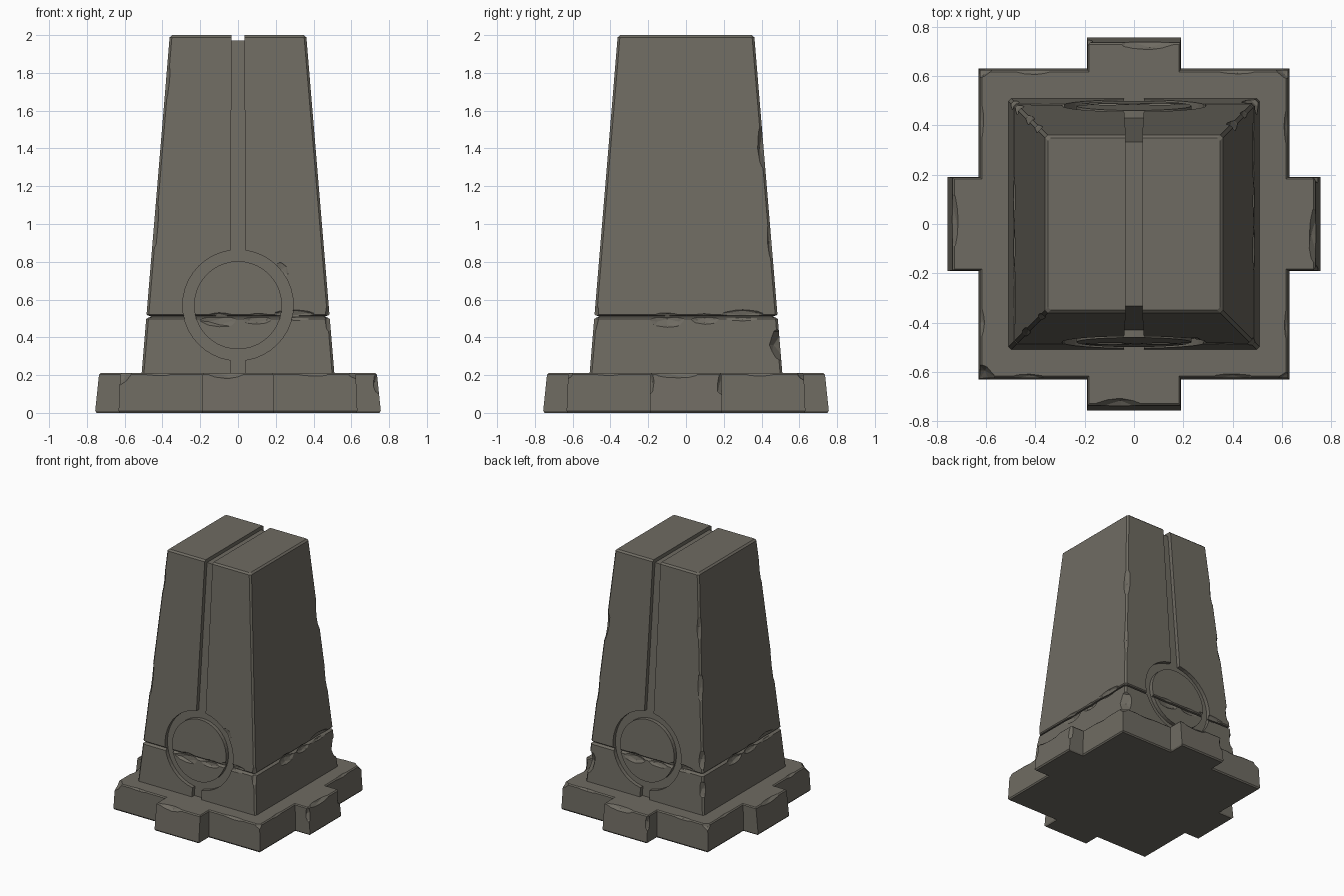
import bpy, bmesh, math, random
from mathutils import Vector, Matrix

if "Cube" in bpy.data.objects:
    bpy.data.objects.remove(bpy.data.objects["Cube"])

random.seed(4)
stone = bpy.data.materials.new("weathered stone")
stone.diffuse_color = (0.158, 0.147, 0.122, 1)
stone.use_nodes = True
stone.node_tree.nodes["Principled BSDF"].inputs["Base Color"].default_value = stone.diffuse_color


def make(name, bm):
    bmesh.ops.recalc_face_normals(bm, faces=bm.faces)
    me = bpy.data.meshes.new(name)
    bm.to_mesh(me)
    bm.free()
    me.materials.append(stone)
    ob = bpy.data.objects.new(name, me)
    bpy.context.collection.objects.link(ob)
    return ob


def loft(layers):
    """Solid skinned through closed rings of points, capped both ends."""
    bm = bmesh.new()
    rings = [[bm.verts.new(p) for p in ring] for ring in layers]
    n = len(rings[0])
    for a, b in zip(rings, rings[1:]):
        for i in range(n):
            j = (i + 1) % n
            bm.faces.new((a[i], a[j], b[j], b[i]))
    bm.faces.new(rings[0][::-1])
    bm.faces.new(rings[-1])
    return bm


def four_way(quarter, z):
    """Repeat a quarter outline around the z axis."""
    pts = []
    for k in range(4):
        r = Matrix.Rotation(k * math.pi / 2, 3, 'Z')
        pts += [r @ Vector((x, y, z)) for x, y in quarter]
    return pts


def cut(ob, cutter, keep=False):
    """Apply a boolean difference and drop the cutter."""
    m = ob.modifiers.new("cut", 'BOOLEAN')
    m.operation, m.solver, m.object = 'DIFFERENCE', 'EXACT', cutter
    m.use_self = True
    bpy.context.view_layer.update()
    dg = bpy.context.evaluated_depsgraph_get()
    me = bpy.data.meshes.new_from_object(ob.evaluated_get(dg))
    ob.modifiers.clear()
    ob.data = me
    if not keep:
        bpy.data.objects.remove(cutter)


def chips(items):
    """Rough elongated pebbles: (edge point, outward, along, depth, length)."""
    bm = bmesh.new()
    for p, out, along, depth, length in items:
        out, along = Vector(out).normalized(), Vector(along).normalized()
        side = along.cross(out)
        r = depth * 4
        frame = Matrix((side * r, out * r, along * length)).transposed()
        vs = bmesh.ops.create_icosphere(bm, subdivisions=2, radius=1)["verts"]
        for v in vs:
            c = v.co * random.uniform(0.93, 1.05)
            v.co = frame @ c + Vector(p) + out * (r - depth)
    return make("chip_cutter", bm)


# Cross-shaped plinth
def cross(z, a, t, o):
    return four_way([(a, -a), (a, -t), (o, -t), (o, t), (a, t)], z)


plinth = make("plinth", loft([
    cross(0, .625, .185, .748), cross(.01, .632, .191, .756),
    cross(.202, .624, .188, .736), cross(.21, .616, .182, .728)]))

# Worn edges on the plinth
worn = []
for k in range(4):
    r = Matrix.Rotation(k * math.pi / 2, 3, 'Z')
    for x, y, d, l in ((.735, random.uniform(-.08, .08), .024, .2),
                       (.622, -.42, .012, .13), (.622, .40, .014, .14)):
        worn.append((r @ Vector((x, y, .21)), r @ Vector((1, 0, 1)), r @ Vector((0, 1, 0)), d, l))
for x, y, d in ((-1, -1, .045), (1, 1, .025), (1, -1, .015), (-1, 1, .02)):
    worn.append(((x * .62, y * .62, .2), (x * .6, y, .9), (y, -x * .6, 0), d, .17))
for y in (-.19, .19):
    worn.append(((.735, y, .17), (1, y * 5, .5), (0, 0, 1), .02, .12))
    worn.append(((y, .735, .17), (y * 5, 1, .5), (0, 0, 1), .02, .12))
cut(plinth, chips(worn))


# Tapered pillar with chamfered corners and a groove around it
def half(z):
    return .51 - (z - .21) * .0832


def square(z, h, c=.012):
    return four_way([(h, -h + c), (h, h - c)], z)


pillar = make("pillar", loft([
    square(.15, half(.15)), square(.497, half(.497)), square(.505, half(.5) - .012),
    square(.507, half(.5) - .022), square(.513, half(.5) - .022), square(.515, half(.51) - .008),
    square(.522, half(.522)), square(1.988, half(1.988)), square(2, .349)]))

# Worn edges on the pillar: corners, groove lips
worn = []


def corner(sx, sy, z, d, l):
    h = half(z) - .006
    worn.append(((sx * h, sy * h, z), (sx, sy, 0), (-sx * .083, -sy * .083, 1), d, l))


for sx, sy, z, d, l in ((1, 1, .36, .055, .15), (1, 1, 1.4, .022, .2), (1, 1, .9, .01, .15),
                        (-1, -1, 1.0, .014, .2), (-1, -1, 1.75, .01, .14), (-1, 1, 1.15, .016, .17),
                        (-1, 1, .62, .02, .12), (-1, 1, 1.6, .012, .15), (1, -1, .5, .014, .12),
                        (-1, 1, .4, .02, .1)):
    corner(sx, sy, z, d, l)
for k in range(4):
    r = Matrix.Rotation(k * math.pi / 2, 3, 'Z')
    for y, z, d, l in ((-.1, .517, .012, .12), (.1, .517, .009, .1), (.3, .5, .01, .16)):
        up = -.8 if z > .51 else .8
        worn.append((r @ Vector((half(z), y, z)), r @ Vector((1, 0, up)), r @ Vector((0, 1, 0)), d, l))
for s in (-1, 1):
    worn.append(((s * -.23, s * half(.76), .76), (s * -.1, s, 0), (s * .6, 0, 1), .012, .07))
cut(pillar, chips(worn))

# Core limits how deep the channels go (front and back)
core = make("core_cutter", loft([
    [(x, y * (half(z) - .03), z) for x, y in ((-.9, -1), (.9, -1), (.9, 1), (-.9, 1))]
    for z in (0, 1.972)]))
core.hide_render = True


# Channels: long slot over the top, ring, short slot below
def slot(z0, z1, w0, w1):
    return loft([[(x * w, y, z) for x, y in ((-1, -1), (1, -1), (1, 1), (-1, 1))]
                 for z, w in ((z0, w0), (z1, w1))])


def ring(r0, r1, zc, n=40):
    bm = bmesh.new()
    loops = []
    for r, y in ((r0, -1), (r1, -1), (r1, 1), (r0, 1)):
        loops.append([bm.verts.new((r * math.cos(a), y, zc + r * math.sin(a)))
                      for a in (2 * math.pi * i / n for i in range(n))])
    for k in range(4):
        a, b = loops[k], loops[(k + 1) % 4]
        for i in range(n):
            j = (i + 1) % n
            bm.faces.new((a[i], a[j], b[j], b[i]))
    return bm


for bm in (ring(.233, .293, .57), slot(.83, 2.1, .04, .033), slot(.19, .31, .04, .04)):
    channel = make("channel_cutter", bm)
    cut(channel, core, keep=True)
    cut(pillar, channel)
bpy.data.objects.remove(core)
